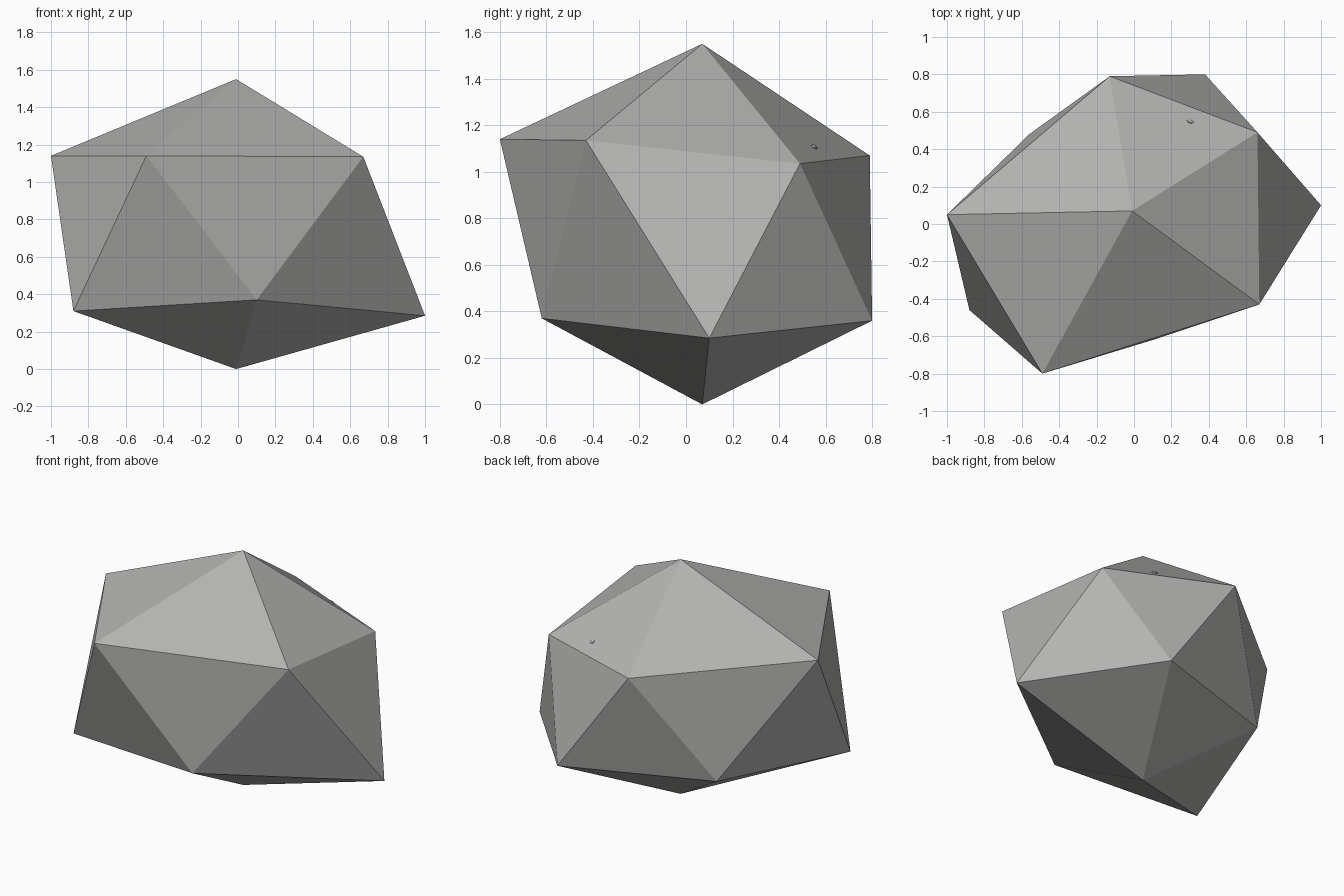
import bpy
import bmesh
from mathutils import Vector

cube = bpy.data.objects.get("Cube")
if cube:
    bpy.data.objects.remove(cube, do_unlink=True)

# Stone colour
stone = bpy.data.materials.new("stone grey")
stone.use_nodes = True
grey = (0.45, 0.45, 0.44, 1)
stone.diffuse_color = grey
bsdf = stone.node_tree.nodes["Principled BSDF"]
bsdf.inputs["Base Color"].default_value = grey
bsdf.inputs["Roughness"].default_value = 0.9


def finish(bm, name):
    bmesh.ops.recalc_face_normals(bm, faces=bm.faces)
    mesh = bpy.data.meshes.new(name)
    bm.to_mesh(mesh)
    bm.free()
    mesh.materials.append(stone)
    obj = bpy.data.objects.new(name, mesh)
    bpy.context.collection.objects.link(obj)
    return obj


# Boulder: a lopsided icosahedron, two poles and two staggered rings of five
top, bottom = Vector((-0.01, 0.07, 1.55)), Vector((-0.01, 0.07, 0))
upper_ring = [(-1, 0.05, 1.14), (-0.49, -0.80, 1.14), (0.67, -0.43, 1.135),
              (0.66, 0.49, 1.035), (-0.13, 0.79, 1.07)]
lower_ring = [(-0.88, -0.46, 0.31), (0.10, -0.62, 0.37), (1, 0.10, 0.285),
              (0.38, 0.80, 0.36), (-0.56, 0.48, 0.385)]

bm = bmesh.new()
peak, base = bm.verts.new(top), bm.verts.new(bottom)
upper = [bm.verts.new(p) for p in upper_ring]
lower = [bm.verts.new(p) for p in lower_ring]
for i in range(5):
    j = (i + 1) % 5
    bm.faces.new((peak, upper[i], upper[j]))
    bm.faces.new((upper[i], lower[i], upper[j]))
    bm.faces.new((lower[i], lower[j], upper[j]))
    bm.faces.new((base, lower[j], lower[i]))
finish(bm, "boulder")

# Tiny chip resting on the back left slope
right, back = Vector(upper_ring[3]), Vector(upper_ring[4])
normal = (right - top).cross(back - top).normalized()
bm = bmesh.new()
bmesh.ops.create_icosphere(bm, subdivisions=1, radius=0.02)
bmesh.ops.scale(bm, vec=(1.1, 0.8, 0.5), verts=bm.verts)
chip = finish(bm, "stone_chip")
chip.rotation_euler = normal.to_track_quat('Z', 'Y').to_euler()
chip.location = top + (right - top) * 0.527 + (back - top) * 0.359
